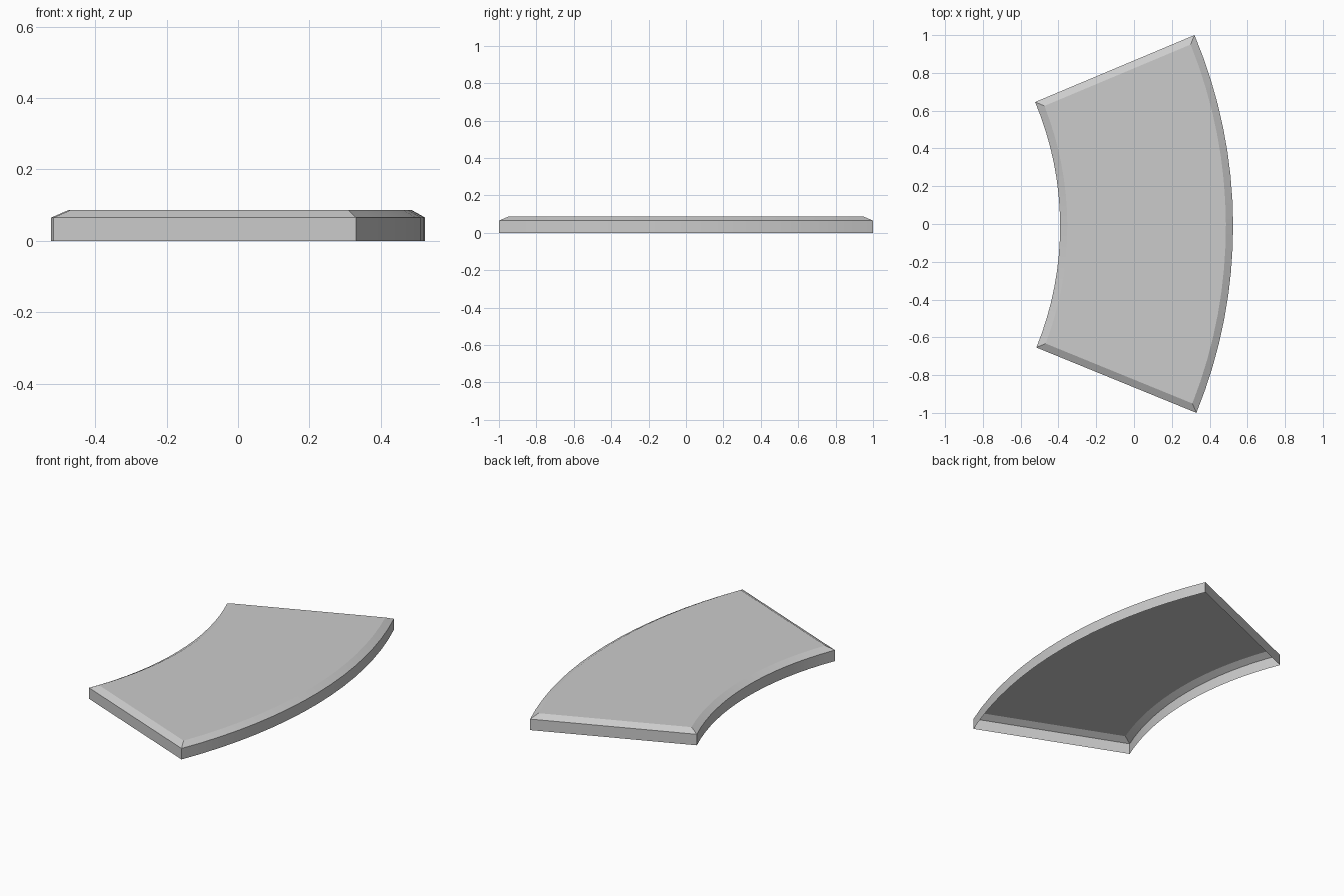
import bpy, bmesh, math

if "Cube" in bpy.data.objects:
    bpy.data.objects.remove(bpy.data.objects["Cube"])

# Shared layout: a 45 degree ring segment, turned very slightly
CX, CY = -2.089, -0.012
R_IN, R_OUT = 1.698, 2.613
HALF, TURN = math.radians(22.5), math.radians(0.29)
SEGS = 16
WALL_Z, TOP_Z, BEVEL = 0.065, 0.0865, 0.038


def arc(r, half, z):
    pts = []
    for i in range(SEGS + 1):
        a = TURN - half + 2 * half * i / SEGS
        pts.append((CX + r * math.cos(a), CY + r * math.sin(a), z))
    return pts


def outline(bm, inset, z):
    """Counter-clockwise loop: outer arc up, inner arc back down."""
    ro, ri = R_OUT - inset, R_IN + inset
    outer = arc(ro, HALF - math.asin(inset / ro), z)
    inner = arc(ri, HALF - math.asin(inset / ri), z)
    return [bm.verts.new(p) for p in outer + inner[::-1]]


def cap(bm, loop):
    n = len(loop)
    for i in range(SEGS):
        bm.faces.new((loop[i], loop[i + 1], loop[n - 2 - i], loop[n - 1 - i]))


def finish(bm, name):
    mesh = bpy.data.meshes.new(name)
    bm.to_mesh(mesh)
    bm.free()
    obj = bpy.data.objects.new(name, mesh)
    bpy.context.collection.objects.link(obj)
    bpy.ops.object.select_all(action='DESELECT')
    obj.select_set(True)
    bpy.context.view_layer.objects.active = obj
    bpy.ops.object.shade_smooth_by_angle(angle=math.radians(20))
    return obj


# Slab shell, open underneath: walls, sloped rim and top
bm = bmesh.new()
rings = [outline(bm, 0, 0), outline(bm, 0, WALL_Z), outline(bm, BEVEL, TOP_Z)]
for low, high in zip(rings, rings[1:]):
    n = len(low)
    for i in range(n):
        j = (i + 1) % n
        bm.faces.new((low[i], low[j], high[j], high[i]))
cap(bm, rings[-1])
finish(bm, "curved_slab")

# Thin curved strips lying on the top along both arcs
for name, r0, r1, deg in (("inner_strip", 1.755, 1.815, 19.8),
                          ("outer_strip", 2.467, 2.529, 20.3)):
    bm = bmesh.new()
    z, half = TOP_Z + 0.0008, math.radians(deg)
    cap(bm, [bm.verts.new(p) for p in arc(r1, half, z) + arc(r0, half, z)[::-1]])
    finish(bm, name)
